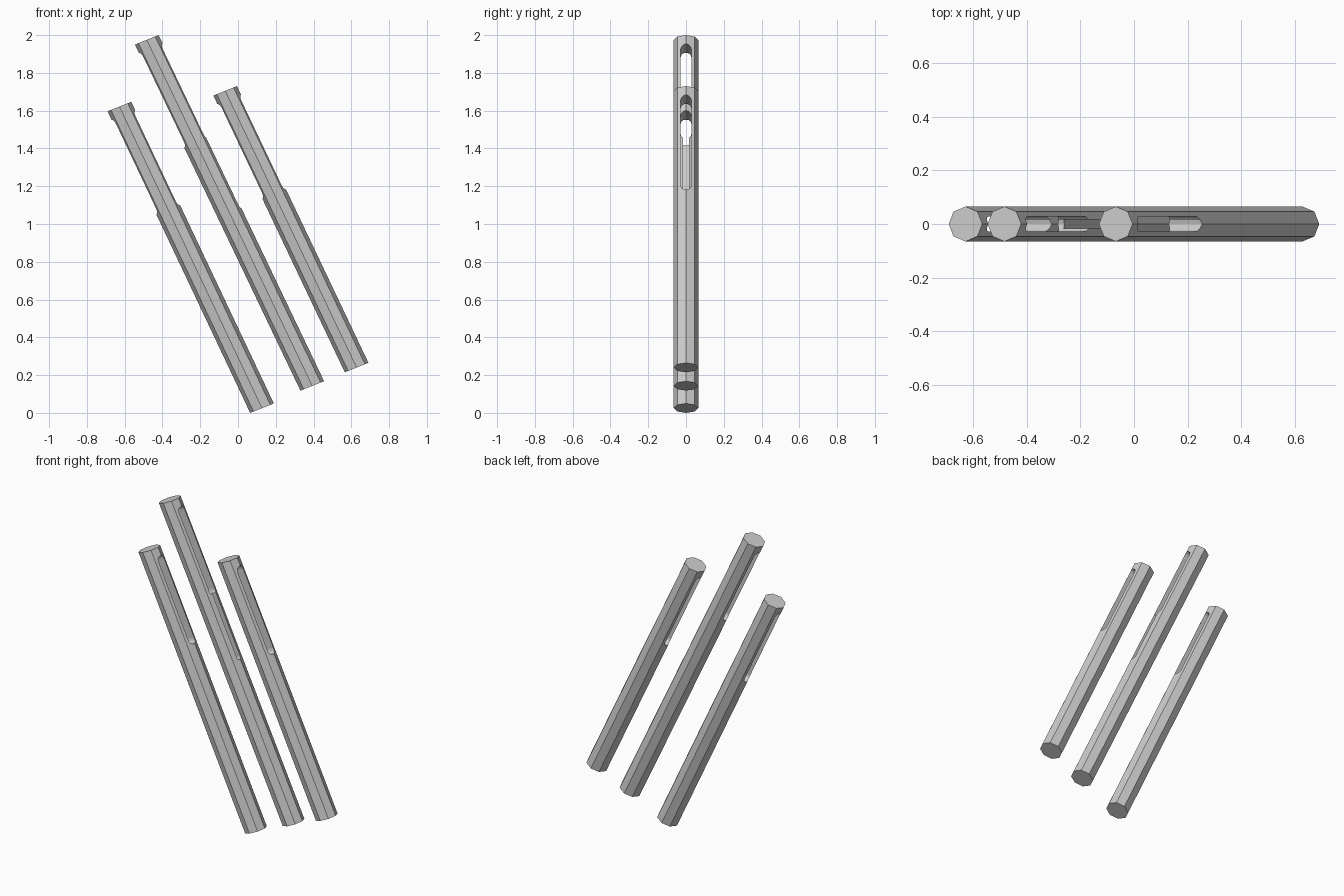
import bpy, bmesh, math
from mathutils import Vector

if "Cube" in bpy.data.objects:
    bpy.data.objects.remove(bpy.data.objects["Cube"])

RIM = Vector((0.0627, 0, 0.025))   # half width of a tube across its tilted end
SIDE = Vector((0, 0.065, 0))


def prism(name, ring, sweep):
    """Closed prism: a ring of points swept along a vector."""
    bm = bmesh.new()
    a = [bm.verts.new(p) for p in ring]
    b = [bm.verts.new(p + sweep) for p in ring]
    n = len(ring)
    bm.faces.new(a[::-1])
    bm.faces.new(b)
    for i in range(n):
        bm.faces.new((a[i], a[(i + 1) % n], b[(i + 1) % n], b[i]))
    bmesh.ops.recalc_face_normals(bm, faces=bm.faces)
    me = bpy.data.meshes.new(name)
    bm.to_mesh(me)
    bm.free()
    ob = bpy.data.objects.new(name, me)
    bpy.context.collection.objects.link(ob)
    return ob


def cut_slot(tube, top, down, start, end, half, inner):
    """Round-ended slot along the tube, cut from 'inner' (in rim units) out to the right."""
    ring = []
    for centre, turn in ((start + half, math.pi), (end - half, 0)):
        for i in range(7):
            a = turn - math.pi / 2 + math.pi * i / 6
            ring.append(top + RIM * inner + down * (centre + half * math.cos(a))
                        + Vector((0, half * math.sin(a), 0)))
    cutter = prism(tube.name + "_slot_cutter", ring, RIM * (1.5 - inner))
    cutter.hide_render = True
    cutter.hide_viewport = True
    mod = tube.modifiers.new("slot", 'BOOLEAN')
    mod.operation = 'DIFFERENCE'
    mod.solver = 'EXACT'
    mod.object = cutter


# Three leaning octagonal tubes: bottom centre and top centre
tubes = {
    "left_tube": ((0.127, 0.025), (-0.628, 1.622)),
    "middle_tube": ((0.393, 0.143), (-0.483, 1.975)),
    "right_tube": ((0.628, 0.24), (-0.068, 1.705)),
}
for name, (b, t) in tubes.items():
    bottom, top = Vector((b[0], 0, b[1])), Vector((t[0], 0, t[1]))
    ring = [bottom + RIM * math.cos(i * math.pi / 4) + SIDE * math.sin(i * math.pi / 4)
            for i in range(8)]
    tube = prism(name, ring, top - bottom)
    down = (bottom - top).normalized()
    # through slot near the top
    cut_slot(tube, top, down, 0.05, 0.605, 0.028, -1.5)
    # narrower groove running on below the slot on the middle tube
    if name == "middle_tube":
        cut_slot(tube, top, down, 0.5, 1.015, 0.016, -0.6)
